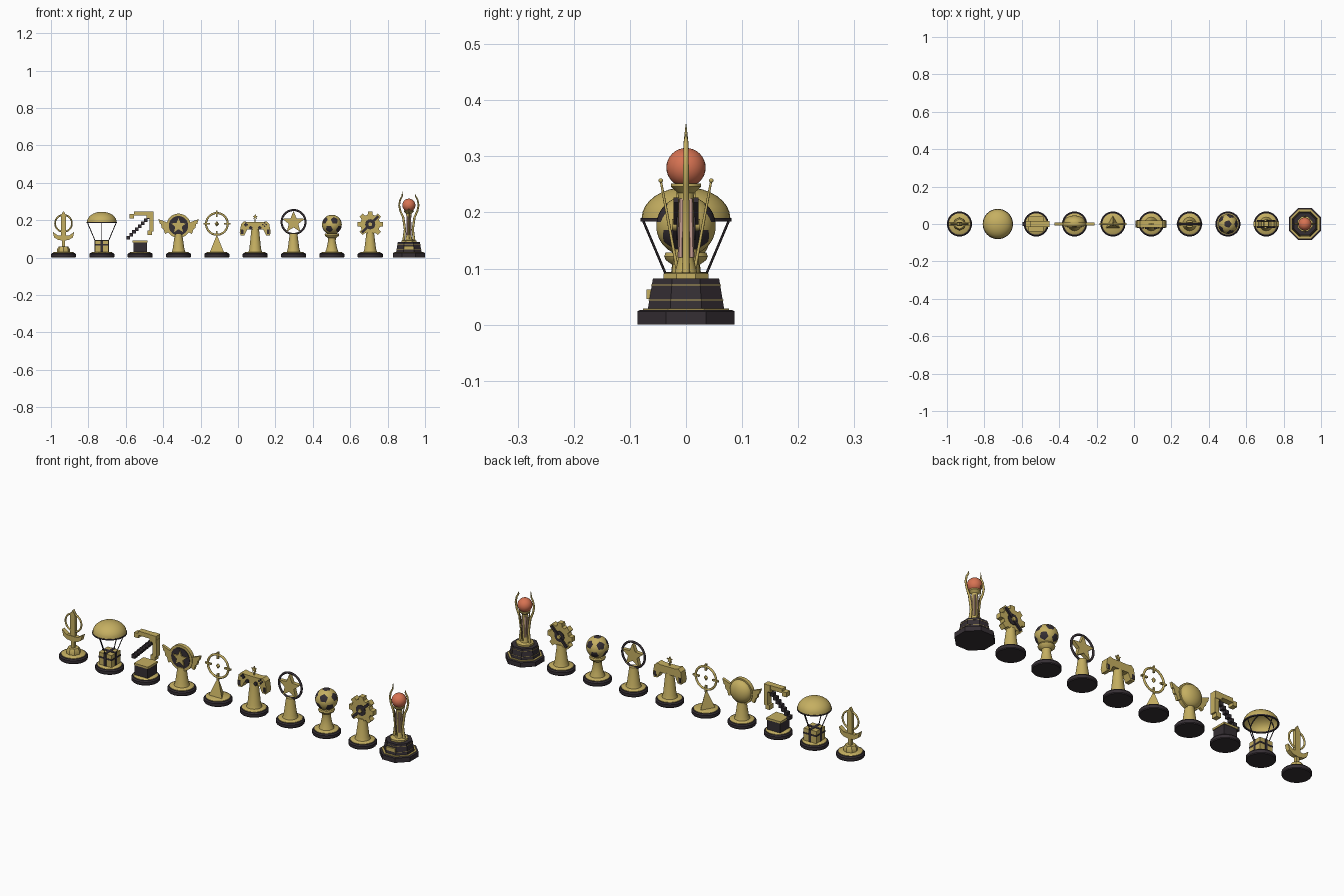
import bpy, bmesh, math
from mathutils import Vector, Matrix

if "Cube" in bpy.data.objects:
    bpy.data.objects.remove(bpy.data.objects["Cube"])

def material(name, rgb):
    m = bpy.data.materials.new(name)
    m.diffuse_color = (*rgb, 1)
    m.use_nodes = True
    m.node_tree.nodes["Principled BSDF"].inputs["Base Color"].default_value = m.diffuse_color
    return m

GOLD = material("gold", (0.56, 0.43, 0.12))
DARK = material("charcoal", (0.036, 0.028, 0.034))
ORANGE = material("orange", (0.68, 0.17, 0.085))
PINK = material("rose", (0.55, 0.33, 0.28))
cx = 0.0  # x position of the trophy being built

def finish(bm, name, *mats):
    bmesh.ops.recalc_face_normals(bm, faces=bm.faces[:])
    me = bpy.data.meshes.new(name)
    bm.to_mesh(me)
    bm.free()
    for m in mats:
        me.materials.append(m)
    ob = bpy.data.objects.new(name, me)
    ob.location.x = cx
    bpy.context.collection.objects.link(ob)
    bpy.ops.object.select_all(action='DESELECT')
    ob.select_set(True)
    bpy.context.view_layer.objects.active = ob
    bpy.ops.object.shade_smooth_by_angle(angle=math.radians(35))
    return ob

def lathe(name, profile, mat, n=32, turn=0.0, closed=False):
    """Revolve (radius, z) points about the vertical axis."""
    bm = bmesh.new()
    rings = []
    for r, z in profile:
        if r == 0:
            rings.append([bm.verts.new((0, 0, z))] * n)
        else:
            rings.append([bm.verts.new((r * math.cos(a), r * math.sin(a), z))
                          for a in (turn + math.tau * i / n for i in range(n))])
    pairs = list(zip(rings, rings[1:])) + ([(rings[-1], rings[0])] if closed else [])
    for a, b in pairs:
        for i in range(n):
            j = (i + 1) % n
            corners = list(dict.fromkeys((a[i], a[j], b[j], b[i])))
            if len(corners) > 2:
                bm.faces.new(corners)
    return finish(bm, name, mat)

def plate(name, pts, z, depth, mat, y=0.0, x=0.0, turn=0.0):
    """Extrude an (x, z) outline along y, centred on y."""
    bm = bmesh.new()
    c, s = math.cos(turn), math.sin(turn)
    f = bm.faces.new([bm.verts.new((x + px * c - pz * s, y - depth / 2, z + px * s + pz * c))
                      for px, pz in pts])
    ext = bmesh.ops.extrude_face_region(bm, geom=[f], use_keep_orig=True)["geom"]
    bmesh.ops.translate(bm, vec=(0, depth, 0),
                        verts=[v for v in ext if isinstance(v, bmesh.types.BMVert)])
    return finish(bm, name, mat)

def box(name, x, y, z, sx, sy, sz, mat):
    bm = bmesh.new()
    bmesh.ops.create_cube(bm, size=1, matrix=Matrix.Translation((x, y, z)) @ Matrix.Diagonal((sx, sy, sz, 1)))
    return finish(bm, name, mat)

def ball(name, x, y, z, r, mat, n=24):
    bm = bmesh.new()
    bmesh.ops.create_uvsphere(bm, u_segments=n, v_segments=n // 2, radius=r)
    bmesh.ops.translate(bm, vec=(x, y, z), verts=bm.verts[:])
    return finish(bm, name, mat)

def tube(name, pts, radii, mat, n=12):
    """Round rod through points, with a radius at each point."""
    bm = bmesh.new()
    pts = [Vector(p) for p in pts]
    ref = Vector((0, 1, 0)) if all(abs(p.y) < 1e-6 for p in pts) else Vector((1, 0, 0))
    rings = []
    for i, p in enumerate(pts):
        d = pts[min(i + 1, len(pts) - 1)] - pts[max(i - 1, 0)]
        u = d.cross(ref).normalized()
        w = d.cross(u).normalized()
        rings.append([bm.verts.new(p + radii[i] * (u * math.cos(a) + w * math.sin(a)))
                      for a in (math.tau * k / n for k in range(n))])
    for a, b in zip(rings, rings[1:]):
        for k in range(n):
            bm.faces.new((a[k], a[(k + 1) % n], b[(k + 1) % n], b[k]))
    bm.faces.new(rings[0])
    bm.faces.new(rings[-1])
    return finish(bm, name, mat)

def hoop(name, z, R, r, mat, n=40):
    """Upright ring facing front."""
    ob = lathe(name, [(R + r * math.cos(a), r * math.sin(a))
                      for a in (math.tau * k / 12 for k in range(12))], mat, n, closed=True)
    ob.data.transform(Matrix.Translation((0, 0, z)) @ Matrix.Rotation(math.pi / 2, 4, 'X'))
    return ob

def circle(r, n=32):
    return [(r * math.cos(math.tau * i / n), r * math.sin(math.tau * i / n)) for i in range(n)]

def star(R, r, n=5):
    return [((R, r)[i % 2] * math.sin(math.pi * i / n), (R, r)[i % 2] * math.cos(math.pi * i / n))
            for i in range(2 * n)]

def rect(w, h):
    return [(-w / 2, -h / 2), (w / 2, -h / 2), (w / 2, h / 2), (-w / 2, h / 2)]

def mirrored(half):
    return half + [(-x, z) for x, z in reversed(half) if x]

def stem(top, r0=0.037, r1=0.02):
    lathe("stem", [(0, 0.028), (r0, 0.028), (r0 * 0.85, 0.045), (r1, top), (0, top)], GOLD)

# Round bases of the nine small trophies
for i in range(9):
    cx = -0.933 + 0.205 * i
    lathe("base", [(0, 0), (0.064, 0), (0.067, 0.004), (0.067, 0.018), (0.062, 0.024), (0, 0.024)], DARK)
    lathe("base_top", [(0.057, 0.02), (0.057, 0.026), (0.051, 0.03), (0, 0.03)], GOLD)

# 1: sword with a ring and curved guard
cx = -0.933
lathe("sword_foot", [(0.034, 0.028), (0.034, 0.045), (0.026, 0.058), (0, 0.058)], GOLD, 8)
box("sword_grip", 0, 0, 0.08, 0.018, 0.018, 0.06, GOLD)
plate("sword_blade", mirrored([(0.0, 0.25), (0.014, 0.225), (0.014, 0.1), (0, 0.1)]), 0, 0.016, GOLD)
plate("sword_guard", mirrored([(0, 0.118), (0.03, 0.118), (0.058, 0.138), (0.05, 0.108),
                               (0.03, 0.095), (0, 0.09)]), 0, 0.022, GOLD)
hoop("sword_ring", 0.183, 0.045, 0.0045, GOLD)

# 2: parachute crate
cx += 0.205
arc = [(math.cos(math.pi / 2 * k / 8), math.sin(math.pi / 2 * k / 8)) for k in range(8)]
outer = [(0.079 * c, 0.19 + 0.055 * s) for c, s in arc] + [(0, 0.245)]
inner = [(0, 0.24)] + [(0.074 * c, 0.19 + 0.05 * s) for c, s in reversed(arc)]
lathe("canopy", outer + inner, GOLD, closed=True)
lathe("canopy_rim", [(0.074, 0.184), (0.081, 0.184), (0.081, 0.19), (0.074, 0.19)], DARK, closed=True)
for a in (0, math.pi / 2):
    ca, sa = math.cos(a), math.sin(a)
    tube("canopy_rib", [(0.075 * math.cos(t) * ca, 0.075 * math.cos(t) * sa, 0.187 + 0.05 * math.sin(t))
                        for t in (math.pi * k / 12 for k in range(13))], [0.0025] * 13, DARK, 6)
    for s in (1, -1):
        tube("cord", [(s * 0.077 * ca, s * 0.077 * sa, 0.187), (s * 0.036 * ca, s * 0.036 * sa, 0.09)],
             [0.0022] * 2, DARK, 6)
box("crate", 0, 0, 0.061, 0.072, 0.072, 0.062, GOLD)
box("crate_strap", 0, 0, 0.061, 0.014, 0.076, 0.066, DARK)
box("crate_strap", 0, 0, 0.061, 0.076, 0.014, 0.066, DARK)
box("crate_band", 0, 0, 0.068, 0.075, 0.075, 0.008, DARK)

# 3: blocky pickaxe on a square pedestal
cx += 0.205
box("pedestal", 0, 0, 0.055, 0.074, 0.074, 0.054, DARK)
box("pedestal_cap", 0, 0, 0.085, 0.08, 0.08, 0.01, GOLD)
for k in range(8):
    box("handle_block", -0.064 + 0.0155 * k, 0, 0.106 + 0.0155 * k, 0.019, 0.022, 0.019, DARK)
box("pick_top", 0.012, 0, 0.236, 0.09, 0.03, 0.022, GOLD)
box("pick_side", 0.06, 0, 0.183, 0.022, 0.03, 0.088, GOLD)
box("pick_corner", 0.052, 0, 0.229, 0.036, 0.034, 0.036, GOLD)
box("pick_tip", -0.044, 0, 0.222, 0.024, 0.03, 0.024, GOLD)
box("pick_tip", 0.05, 0, 0.132, 0.024, 0.03, 0.024, GOLD)

# 4: winged star medal
cx += 0.205
stem(0.125)
plate("medal", circle(0.065), 0.17, 0.02, GOLD)
plate("medal_field", circle(0.052), 0.17, 0.006, DARK, y=-0.01)
plate("medal_star", star(0.042, 0.018), 0.17, 0.01, GOLD, y=-0.014)
dome = lathe("medal_back", [(0.058 * c, 0.037 * s) for c, s in arc] + [(0, 0.037)], GOLD)
dome.data.transform(Matrix.Translation((0, 0.008, 0.17)) @ Matrix.Rotation(-math.pi / 2, 4, 'X'))
for s in (1, -1):
    plate("wing", [(s * a, b) for a, b in ((0.045, 0.182), (0.108, 0.206), (0.1, 0.18), (0.094, 0.178),
          (0.089, 0.156), (0.081, 0.153), (0.072, 0.126), (0.045, 0.14))], 0, 0.014, GOLD)

# 5: crosshair on a three-sided pyramid
cx += 0.205
lathe("pyramid", [(0, 0.028), (0.044, 0.028), (0, 0.122)], GOLD, 3, math.pi / 2)
hoop("crosshair_ring", 0.18, 0.058, 0.0055, GOLD)
for k in range(4):
    a = math.pi / 2 * k
    plate("crosshair_tick", rect(0.034, 0.008), 0.18 + 0.055 * math.sin(a), 0.01, GOLD,
          x=0.055 * math.cos(a), turn=a)
lathe("crosshair_centre", [(0, 0.165), (0.012, 0.18), (0, 0.195)], GOLD, 4)

# 6: game controller with a small star
cx += 0.205
stem(0.155)
plate("controller", mirrored([(0, 0.189), (0.04, 0.189), (0.06, 0.194), (0.075, 0.18), (0.083, 0.135),
      (0.077, 0.117), (0.058, 0.119), (0.043, 0.15), (0, 0.15)]), 0, 0.038, GOLD)
for s in (1, -1):
    plate("thumb_stick", circle(0.009, 16), 0.159, 0.01, DARK, y=-0.022, x=s * 0.024)
    plate("handle_pad", [(s * a, b) for a, b in ((0.064, 0.15), (0.076, 0.15), (0.077, 0.125), (0.063, 0.125))],
          0, 0.042, DARK)
for w, h in ((0.022, 0.008), (0.008, 0.022)):
    plate("direction_pad", rect(w, h), 0.176, 0.006, DARK, y=-0.02, x=-0.05)
for k in range(4):
    a = math.pi / 2 * k
    plate("button", circle(0.0042, 12), 0.176 + 0.009 * math.sin(a), 0.006, DARK, y=-0.02,
          x=0.05 + 0.009 * math.cos(a))
box("star_post", 0, 0, 0.197, 0.005, 0.005, 0.02, GOLD)
plate("small_star", star(0.016, 0.007), 0.218, 0.008, GOLD)

# 7: star in a dark ring
cx += 0.205
stem(0.13)
hoop("star_ring", 0.19, 0.064, 0.0055, DARK)
plate("large_star", star(0.062, 0.027), 0.188, 0.02, GOLD)

# 8: football on a cup
cx += 0.205
lathe("cup", [(0, 0.028), (0.036, 0.028), (0.028, 0.05), (0.02, 0.09), (0.022, 0.105), (0.036, 0.115),
              (0.039, 0.122), (0.036, 0.129), (0, 0.126)], GOLD)
bm = bmesh.new()
bmesh.ops.create_icosphere(bm, subdivisions=4, radius=0.053)
for v in [v for v in bm.verts if len(v.link_edges) == 5]:
    near = {v}
    for ring in range(3):
        faces = {f for w in near for f in w.link_faces}
        near = {w for f in faces for w in f.verts}
    for f in faces:
        f.material_index = 1
bmesh.ops.translate(bm, vec=(0, 0, 0.176), verts=bm.verts[:])
finish(bm, "football", GOLD, DARK)

# 9: gear crossed by a dark tool
cx += 0.205
stem(0.135)
teeth = []
for k in range(8):
    for off, r in ((-0.26, 0.053), (-0.17, 0.07), (0.17, 0.07), (0.26, 0.053)):
        a = math.tau * k / 8 + off
        teeth.append((r * math.cos(a), r * math.sin(a)))
plate("gear", teeth, 0.178, 0.028, GOLD)
plate("gear_hub", circle(0.027, 24), 0.178, 0.034, DARK)
plate("tool_bar", rect(0.125, 0.013), 0.178, 0.044, DARK, turn=math.radians(45))
plate("tool_hub", circle(0.01, 16), 0.178, 0.05, GOLD)

# 10: tall cup on an octagonal plinth
cx = 0.9135
def octagon(name, mat, *profile):
    k = 1 / math.cos(math.pi / 8)
    lathe(name, [(0, profile[0][1])] + [(r * k, z) for r, z in profile] + [(0, profile[-1][1])],
          mat, 8, math.pi / 8)
octagon("plinth_foot", DARK, (0.086, 0), (0.086, 0.024), (0.082, 0.026))
octagon("plinth_trim", GOLD, (0.077, 0.025), (0.077, 0.029), (0.071, 0.029))
octagon("plinth", DARK, (0.068, 0.028), (0.059, 0.082))
octagon("plinth_line", GOLD, (0.0665, 0.043), (0.0665, 0.0445))
octagon("plinth_line", GOLD, (0.062, 0.07), (0.062, 0.0715))
octagon("plinth_cap", GOLD, (0.04, 0.081), (0.04, 0.091), (0.036, 0.093))
plate("plaque", rect(0.05, 0.017), 0.054, 0.008, GOLD, y=-0.0665)
lathe("cup_core", [(0.02, 0.092), (0.011, 0.13), (0.01, 0.19), (0.015, 0.235), (0.027, 0.246),
                   (0.027, 0.252), (0, 0.252)], GOLD, 16)
for k in range(4):
    a = math.pi / 2 * k + math.pi / 4
    c, s = math.cos(a), math.sin(a)
    tube("core_strip", [(0.014 * c, 0.014 * s, 0.12), (0.011 * c, 0.011 * s, 0.225)], [0.005, 0.005], PINK, 6)
for s in (1, -1):
    tube("side_rod", [(0, s * 0.014, 0.09), (0, s * 0.045, 0.257)], [0.003, 0.002], GOLD)
    ball("rod_tip", 0, s * 0.045, 0.257, 0.004, GOLD, n=12)
    tube("horn", [(s * 0.028, 0, 0.09), (s * 0.021, 0, 0.15), (s * 0.03, 0, 0.215), (s * 0.046, 0, 0.25),
                  (s * 0.052, 0, 0.28), (s * 0.047, 0, 0.308), (s * 0.036, 0, 0.328),
                  (s * 0.034, 0, 0.358 if s < 0 else 0.34)],
         [0.007, 0.006, 0.006, 0.005, 0.005, 0.0045, 0.004, 0.0006], GOLD)
ball("orange_ball", 0, 0, 0.28, 0.035, ORANGE, n=32)
